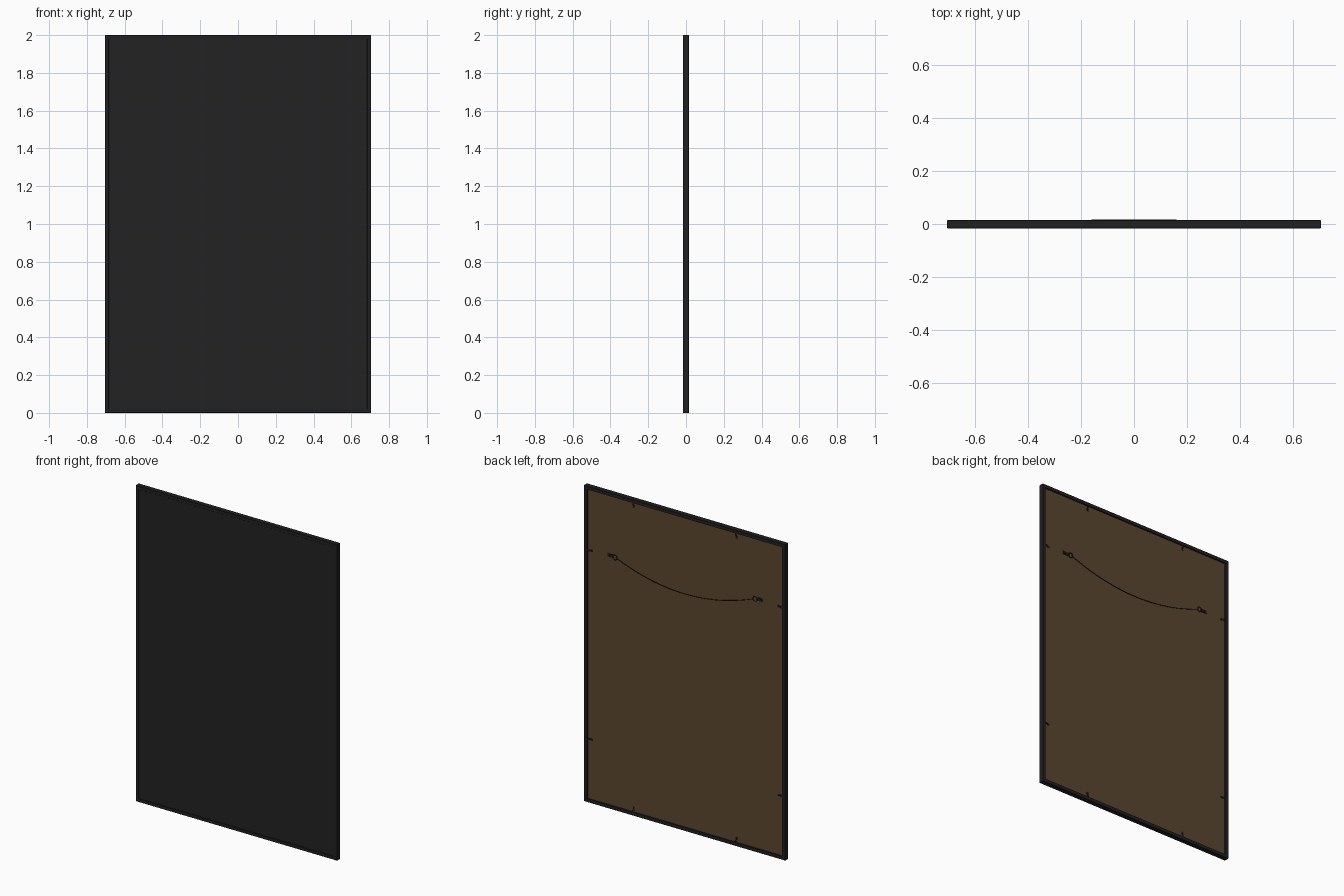
import bpy, bmesh, math
from mathutils import Vector

cube = bpy.data.objects.get("Cube")
if cube:
    bpy.data.objects.remove(cube, do_unlink=True)

HALF_W, HEIGHT = 0.705, 2.0
FRONT, BACK = -0.0165, 0.015
LIP = 0.021
BOARD_Y = 0.006


def material(name, r, g, b):
    m = bpy.data.materials.new(name)
    m.use_nodes = True
    m.diffuse_color = (r, g, b, 1)
    bsdf = m.node_tree.nodes["Principled BSDF"]
    bsdf.inputs["Base Color"].default_value = (r, g, b, 1)
    bsdf.inputs["Roughness"].default_value = 0.7
    return m


frame_black = material("frame black", 0.0145, 0.0145, 0.0145)
panel_black = material("panel charcoal", 0.0165, 0.0165, 0.0165)
board_brown = material("backing brown", 0.105, 0.063, 0.028)
metal_dark = material("dark metal", 0.012, 0.011, 0.010)


def add_mesh(name, bm, mat):
    bmesh.ops.recalc_face_normals(bm, faces=bm.faces)
    me = bpy.data.meshes.new(name)
    bm.to_mesh(me)
    bm.free()
    me.materials.append(mat)
    ob = bpy.data.objects.new(name, me)
    bpy.context.collection.objects.link(ob)
    return ob


def box(name, low, high, mat):
    bm = bmesh.new()
    bmesh.ops.create_cube(bm, size=1)
    low, high = Vector(low), Vector(high)
    for v in bm.verts:
        v.co = (low + high) / 2 + v.co * (high - low)
    return add_mesh(name, bm, mat)


def tube(name, points, radius, mat, cyclic=False):
    cu = bpy.data.curves.new(name, "CURVE")
    cu.dimensions = "3D"
    cu.bevel_depth = radius
    cu.bevel_resolution = 2
    cu.use_fill_caps = True
    sp = cu.splines.new("POLY")
    sp.points.add(len(points) - 1)
    for p, co in zip(sp.points, points):
        p.co = (*co, 1)
    sp.use_cyclic_u = cyclic
    cu.materials.append(mat)
    ob = bpy.data.objects.new(name, cu)
    bpy.context.collection.objects.link(ob)
    return ob


# Mitred frame: (inset, y) profile swept round the four corners
profile = [(0.001, FRONT), (0, FRONT + 0.001), (0, BACK - 0.001), (0.001, BACK),
           (LIP, BACK), (LIP, FRONT + 0.001), (LIP - 0.001, FRONT)]
bm = bmesh.new()
rings = []
for sx, sz in ((-1, -1), (1, -1), (1, 1), (-1, 1)):
    rings.append([bm.verts.new((sx * (HALF_W - i), y, HEIGHT / 2 + sz * (HEIGHT / 2 - i)))
                  for i, y in profile])
n = len(profile)
for c in range(4):
    a, b = rings[c], rings[(c + 1) % 4]
    for k in range(n):
        bm.faces.new((a[k], a[(k + 1) % n], b[(k + 1) % n], b[k]))
add_mesh("frame", bm, frame_black)

# Front panel and backing board sit inside the frame
inner = HALF_W - LIP
box("front_panel", (-inner, FRONT + 0.004, LIP), (inner, -0.004, HEIGHT - LIP), panel_black)
box("backing_board", (-inner, -0.004, LIP), (inner, BOARD_Y, HEIGHT - LIP), board_brown)


# Retaining clips: a bent strip from the frame wall onto the board
def clip(name, origin, inward):
    o, d = Vector(origin), Vector(inward)
    side = Vector((d.z, 0, -d.x)) * 0.006
    steps = [(0, 0.0125), (0.012, 0.0125), (0.022, BOARD_Y + 0.001), (0.034, BOARD_Y + 0.003)]
    bm = bmesh.new()
    rows = []
    for t, y in steps:
        p = o + d * t + Vector((0, y, 0))
        lift = Vector((0, 0.0015, 0))
        rows.append([bm.verts.new(q) for q in (p - side, p + side, p + side + lift, p - side + lift)])
    for a, b in zip(rows, rows[1:]):
        for k in range(4):
            bm.faces.new((a[k], a[(k + 1) % 4], b[(k + 1) % 4], b[k]))
    bm.faces.new(rows[0])
    bm.faces.new(rows[-1])
    add_mesh(name, bm, metal_dark)


for s, side in ((1, "left"), (-1, "right")):
    for z, level in ((1.595, "upper"), (0.4, "lower")):
        clip(f"{side}_{level}_clip", (s * inner, 0, z), (-s, 0, 0))
    clip(f"top_{side}_clip", (s * 0.36, 0, HEIGHT - LIP), (0, 0, -1))
    clip(f"bottom_{side}_clip", (s * 0.36, 0, LIP), (0, 0, 1))

    # Hanger: plate, screw head and ring for the wire
    lo, hi = sorted((s * 0.502, s * 0.545))
    box(f"{side}_hanger_plate", (lo, BOARD_Y, 1.59), (hi, BOARD_Y + 0.003, 1.61), metal_dark)
    bm = bmesh.new()
    bmesh.ops.create_cone(bm, cap_ends=True, segments=12, radius1=0.006, radius2=0.006, depth=0.004)
    for v in bm.verts:
        v.co = (s * 0.53 + v.co.x, BOARD_Y + 0.004 + v.co.z, 1.6 + v.co.y)
    add_mesh(f"{side}_hanger_screw", bm, metal_dark)
    ring = [(s * 0.49 + 0.015 * math.cos(a), 0.011, 1.598 + 0.015 * math.sin(a))
            for a in (math.tau * k / 16 for k in range(16))]
    tube(f"{side}_hanger_ring", ring, 0.0025, metal_dark, True)

# Sagging wire, bowing out slightly at the middle
wire = []
for k in range(33):
    t = -1 + k / 16
    wire.append((0.478 * t, 0.0145 - 0.004 * t * t, 1.5 + 0.095 * t * t))
tube("hanging_wire", wire, 0.002, metal_dark)
